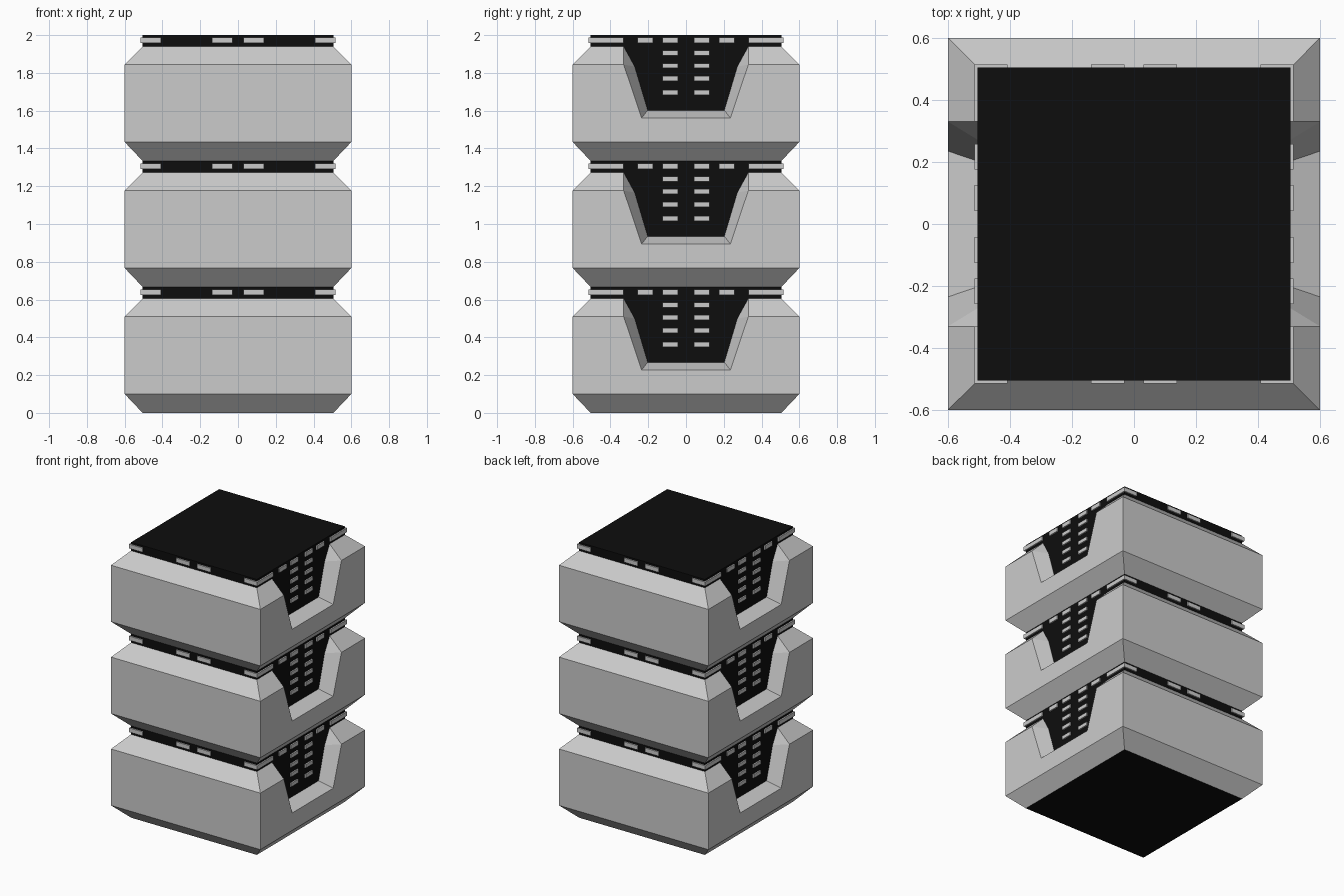
import bpy
import bmesh
from mathutils import Matrix

if "Cube" in bpy.data.objects:
    bpy.data.objects.remove(bpy.data.objects["Cube"])

PITCH = 0.667
CORE = 0.505


def finish(name, mesh, mirror_cut=True):
    """Create an object mirrored in x and y, repeated for three storeys."""
    ob = bpy.data.objects.new(name, mesh)
    bpy.context.collection.objects.link(ob)
    m = ob.modifiers.new("mirror", 'MIRROR')
    m.use_axis = (True, True, False)
    m.use_mirror_merge = mirror_cut
    a = ob.modifiers.new("storeys", 'ARRAY')
    a.count = 3
    a.use_relative_offset = False
    a.use_constant_offset = True
    a.constant_offset_displace = (0, 0, PITCH)
    return ob


def add_box(bm, lo, hi):
    size = [h - l for l, h in zip(lo, hi)]
    mid = [(h + l) / 2 for l, h in zip(lo, hi)]
    bmesh.ops.create_cube(
        bm, size=1, matrix=Matrix.Translation(mid) @ Matrix.Diagonal((*size, 1)))


# Dark central core
bm = bmesh.new()
add_box(bm, (-CORE, -CORE, 0), (CORE, CORE, 2))
mesh = bpy.data.meshes.new("core")
bm.to_mesh(mesh)
bm.free()
core = bpy.data.objects.new("core", mesh)
bpy.context.collection.objects.link(core)
black = bpy.data.materials.new("black")
black.diffuse_color = (0.004, 0.004, 0.004, 1)
black.use_nodes = True
black.node_tree.nodes["Principled BSDF"].inputs["Base Color"].default_value = black.diffuse_color
mesh.materials.append(black)

# One quarter of a chamfered storey shell, with half of the side notch
P = {
    'a': (CORE, CORE, 0), 'b': (.6, .6, .1), 'c': (.6, .6, .51), 'd': (CORE, CORE, .605),
    'e': (CORE, 0, 0), 'f': (.6, 0, .1), 'g': (.6, 0, .227), 'h': (CORE, 0, .268),
    'p': (.6, .235, .227), 'q': (.6, .33, .51), 'r': (CORE, .33, .605),
    's': (CORE, .203, .268), 't': (CORE, .272, .5),
    'i': (0, CORE, 0), 'j': (0, .6, .1), 'k': (0, .6, .51), 'l': (0, CORE, .605),
}
faces = ["eabf", "fbcqpg", "qcdr", "gpsh", "pqts", "qrt", "aijb", "bjkc", "ckld"]
keys = list(P)
mesh = bpy.data.meshes.new("storey_shells")
mesh.from_pydata(list(P.values()), [], [[keys.index(k) for k in f] for f in faces])
finish("storey_shells", mesh)

# Window strips: band around the top of each storey and columns in the notch
bm = bmesh.new()
IN, OUT = CORE - .01, CORE + .01
for x0, x1 in [(.03, .138), (.408, OUT)]:
    add_box(bm, (x0, IN, .623), (x1, OUT, .653))
for y0, y1 in [(.042, .125), (.175, .258), (.33, IN)]:
    add_box(bm, (IN, y0, .623), (OUT, y1, .653))
for z in (.572, .504, .436, .363):
    add_box(bm, (IN, .042, z - .013), (OUT, .125, z + .013))
mesh = bpy.data.meshes.new("windows")
bm.to_mesh(mesh)
bm.free()
finish("windows", mesh, False)
